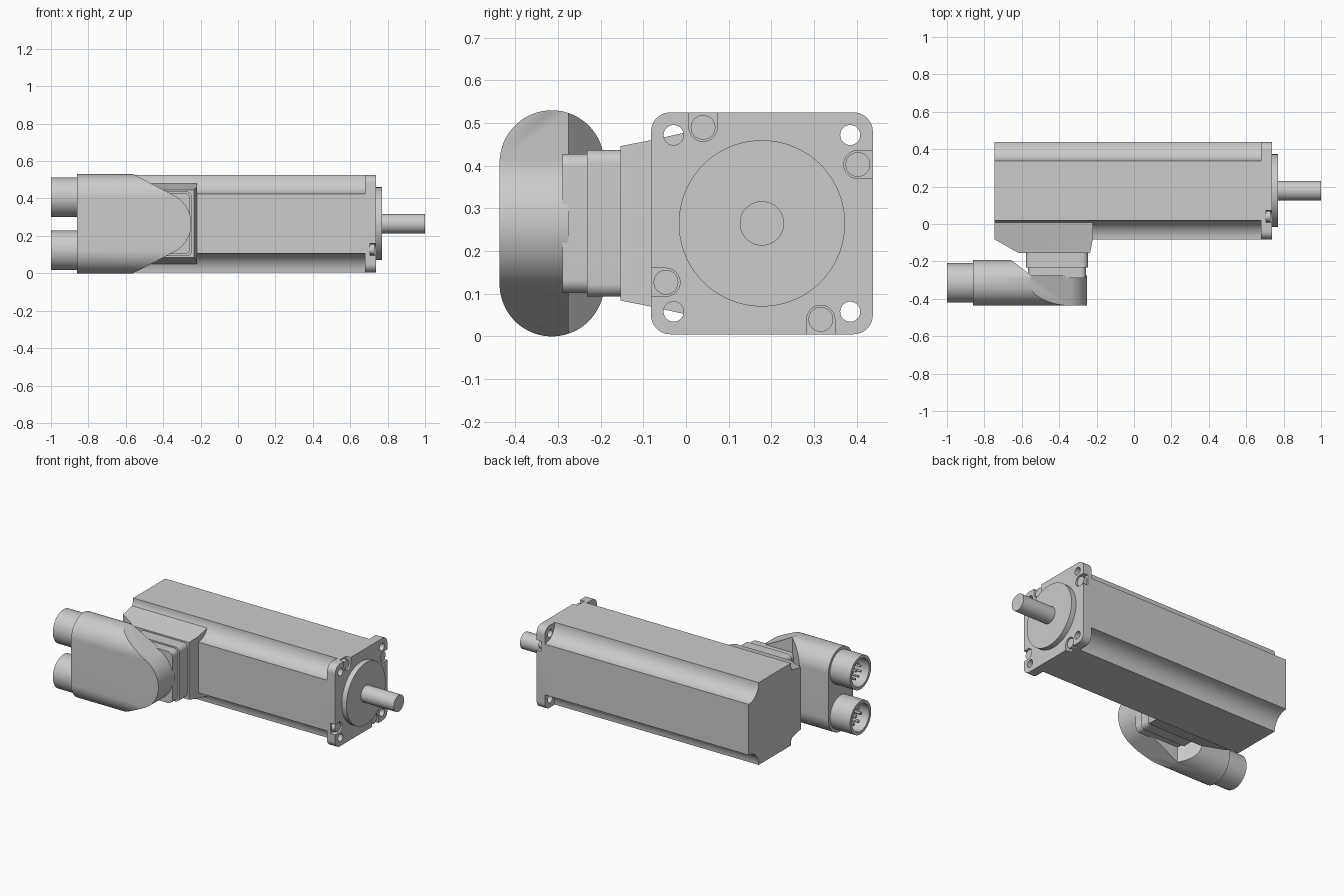
import bpy, bmesh
from math import sin, cos, pi, radians

if "Cube" in bpy.data.objects:
    bpy.data.objects.remove(bpy.data.objects["Cube"])

CY, CZ, H = 0.178, 0.265, 0.26      # motor axis and half width
PY = -0.3145                        # plug axis


def circle(cx, cy, r, n=48, a0=0.0, a1=None):
    if a1 is None:
        return [(cx + r*cos(2*pi*i/n), cy + r*sin(2*pi*i/n)) for i in range(n)]
    return [(cx + r*cos(radians(a0 + (a1-a0)*i/n)), cy + r*sin(radians(a0 + (a1-a0)*i/n)))
            for i in range(n + 1)]


def rrect(cx, cy, hx, hy, r, n=10):
    pts = []
    for k, (sx, sy) in enumerate([(1, 1), (-1, 1), (-1, -1), (1, -1)]):
        pts += circle(cx + sx*(hx-r), cy + sy*(hy-r), r, n, 90*k, 90*k + 90)
    return pts


def turn(p, k):
    for _ in range(k):
        p = (-p[1], p[0])
    return p


def loft(name, rings):
    """Skin a list of equal-length 3D rings and cap both ends."""
    bm = bmesh.new()
    rows = [[bm.verts.new(p) for p in ring] for ring in rings]
    n = len(rows[0])
    for a, b in zip(rows, rows[1:]):
        for i in range(n):
            bm.faces.new((a[i], a[(i+1) % n], b[(i+1) % n], b[i]))
    bm.faces.new(rows[0])
    bm.faces.new(rows[-1])
    bmesh.ops.remove_doubles(bm, verts=bm.verts, dist=1e-5)
    bmesh.ops.recalc_face_normals(bm, faces=bm.faces)
    me = bpy.data.meshes.new(name)
    bm.to_mesh(me)
    bm.free()
    ob = bpy.data.objects.new(name, me)
    bpy.context.collection.objects.link(ob)
    return ob


def place(pts, axis, t):
    if axis == 'x':
        return [(t, a, b) for a, b in pts]
    if axis == 'y':
        return [(a, t, b) for a, b in pts]
    return [(a, b, t) for a, b in pts]


def prism(name, pts, axis, a, b):
    return loft(name, [place(pts, axis, a), place(pts, axis, b)])


def boolean(ob, cutter, op='DIFFERENCE'):
    m = ob.modifiers.new("cut", 'BOOLEAN')
    m.operation, m.object, m.solver = op, cutter, 'EXACT'
    bpy.context.view_layer.objects.active = ob
    bpy.ops.object.modifier_apply(modifier=m.name)
    bpy.data.objects.remove(cutter)


# motor body: square with concave scalloped corners
quarter = circle(H, H, 0.1, 12, 270, 180)
section = [turn(p, k) for k in range(4) for p in quarter]
prism("motor_body", [(CY + a, CZ + b) for a, b in section], 'x', -0.745, 0.69)

# front flange with mounting holes and screw pockets
flange = prism("front_flange", rrect(CY, CZ, H, H, 0.045), 'x', 0.68, 0.737)
pocket = [(-0.171, 0.3)] + circle(-0.138, 0.225, 0.033, 16, 180, 360) + [(-0.105, 0.3)]
for k in range(4):
    hy, hz = turn((0.207, 0.207), k)
    boolean(flange, prism("hole", circle(CY + hy, CZ + hz, 0.0235, 32), 'x', 0.6, 0.8))
    slot = [turn(p, k) for p in pocket]
    boolean(flange, prism("slot", [(CY + a, CZ + b) for a, b in slot], 'x', 0.705, 0.8))
    sy, sz = turn((-0.138, 0.225), k)
    prism(f"flange_screw_{k+1}", circle(CY + sy, CZ + sz, 0.029, 32), 'x', 0.70, 0.729)

# pilot disc and output shaft
prism("pilot_disc", circle(CY, CZ, 0.195, 72), 'x', 0.73, 0.77)
prism("output_shaft", circle(CY, CZ, 0.052), 'x', 0.76, 1.0)

# tapered connector pedestal on the side of the body
loft("connector_pedestal", [
    [(x0, y, CZ - h), (x1, y, CZ - h), (x1, y, CZ + h), (x0, y, CZ + h)]
    for y, x0, x1, h in [(0.03, -0.745, -0.22, 0.22), (-0.082, -0.745, -0.22, 0.195),
                         (-0.154, -0.62, -0.235, 0.181)]])

# stepped swivel neck
prism("neck_lower", rrect(-0.412, CZ, 0.166, 0.172, 0.03), 'y', -0.14, -0.232)
prism("neck_upper", rrect(-0.412, CZ, 0.156, 0.163, 0.03), 'y', -0.22, -0.29)

# connector head: stadium bar trimmed to a tapered round nose, with a sloped relief
head = prism("connector_head", rrect(PY, CZ, 0.1225, 0.265, 0.1225, 20), 'x', -0.86, -0.2)
nose = [(-0.95, -0.317), (-0.66, -0.317)] + circle(-0.42, 0, 0.17, 40, -62.4, 62.4) \
    + [(-0.66, 0.317), (-0.95, 0.317)]
boolean(head, prism("nose", [(x, CZ + z) for x, z in nose], 'y', -0.6, 0.0), 'INTERSECT')
relief = [(-0.70, -0.159), (-0.55, -0.275), (-0.1, -0.275), (-0.1, -0.1), (-0.70, -0.1)]
boolean(head, prism("relief", relief, 'z', -0.2, 0.8))

# two hollow plugs with inserts, key and contact pins
for name, pz, pins, r in [("upper", 0.407, 9, 0.007), ("lower", 0.123, 6, 0.010)]:
    loft(f"{name}_plug_shell", [place(circle(PY, pz, rad), 'x', x) for x, rad in
                                [(-0.85, 0.105), (-1.0, 0.105), (-1.0, 0.086), (-0.89, 0.086)]])
    prism(f"{name}_plug_insert", circle(PY, pz, 0.07), 'x', -0.88, -0.91)
    prism(f"{name}_plug_key", rrect(PY, pz + 0.08, 0.01, 0.01, 0.003, 3), 'x', -0.88, -0.98)
    for i, (y, z) in enumerate(circle(PY, pz, 0.048, pins) + [(PY, pz)]):
        prism(f"{name}_pin_{i+1}", circle(y, z, r, 12), 'x', -0.90, -0.97)

# smooth the curved surfaces, keep edges sharp
for ob in bpy.context.scene.objects:
    ob.select_set(True)
bpy.context.view_layer.objects.active = head
bpy.ops.object.shade_smooth_by_angle(angle=radians(30))
